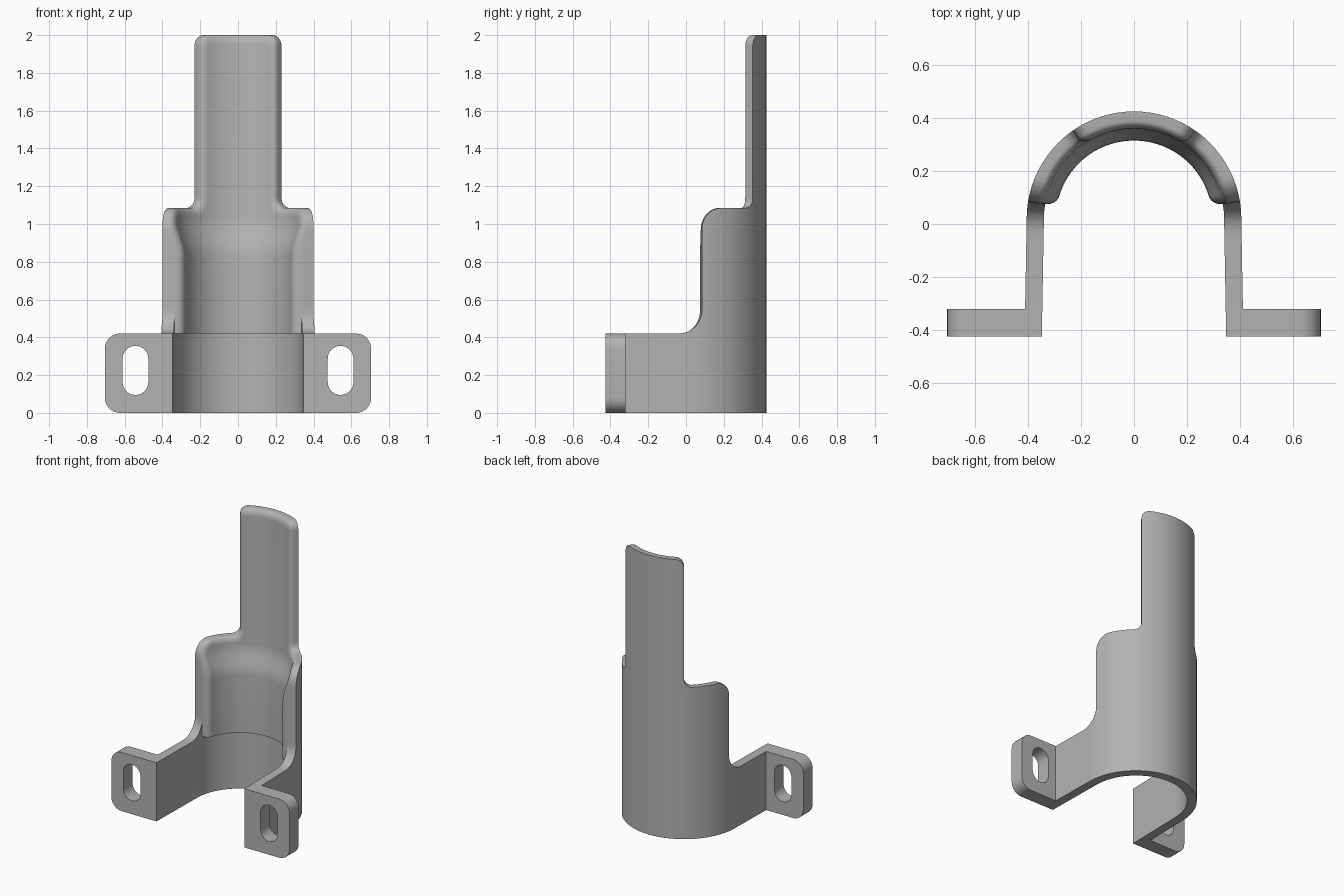
import bpy, bmesh, math
from mathutils import Vector

if "Cube" in bpy.data.objects:
    bpy.data.objects.remove(bpy.data.objects["Cube"])

R = 0.405                   # outer wall radius
CY = 0.02                   # y of the arc centre
QUARTER = R * math.pi / 2   # arc length of a quarter turn
WALL, LINER = 0.065, 0.11   # thin and thick wall
RIM = 0.42                  # height of the lower clamp
EDGE = 0.571                # arc length to the liner's front edge

grey = bpy.data.materials.new("plain grey")
grey.use_nodes = True
colour = (0.45, 0.45, 0.45, 1)
grey.diffuse_color = colour
grey.node_tree.nodes["Principled BSDF"].inputs["Base Color"].default_value = colour


def arc(cx, cz, r, start, end, n=8):
    angles = [math.radians(start + (end - start) * i / n) for i in range(n + 1)]
    return [(cx + r * math.cos(a), cz + r * math.sin(a)) for a in angles]


def mirrored(half):
    return half + [(-s, z) for s, z in reversed(half)]


def finish(bm, name):
    bmesh.ops.recalc_face_normals(bm, faces=bm.faces)
    mesh = bpy.data.meshes.new(name)
    bm.to_mesh(mesh)
    bm.free()
    mesh.materials.append(grey)
    obj = bpy.data.objects.new(name, mesh)
    bpy.context.collection.objects.link(obj)
    bpy.ops.object.select_all(action='DESELECT')
    obj.select_set(True)
    bpy.context.view_layer.objects.active = obj
    bpy.ops.object.shade_smooth_by_angle(angle=math.radians(30))
    return obj


def extrude(bm, faces, depth):
    new = bmesh.ops.extrude_face_region(bm, geom=faces)["geom"]
    verts = [g for g in new if isinstance(g, bmesh.types.BMVert)]
    bmesh.ops.translate(bm, verts=verts, vec=(0, depth, 0))


def cut(bm, point, normal):
    bmesh.ops.bisect_plane(bm, geom=bm.verts[:] + bm.edges[:] + bm.faces[:],
                           plane_co=point, plane_no=normal, dist=1e-5)


def bent_sheet(name, outline, depth, round_edge=0, thin=None, levels=()):
    """Flat plate (arc length, depth, z) wrapped around the upright axis."""
    bm = bmesh.new()
    face = bm.faces.new([bm.verts.new((s, 0, z)) for s, z in outline])
    extrude(bm, [face], depth)
    bmesh.ops.recalc_face_normals(bm, faces=bm.faces)
    if round_edge:
        rim = [e for e in bm.edges
               if all(v.co.y > depth - 1e-4 for v in e.verts)
               and any(v.co.z > RIM + 1e-4 for v in e.verts)]
        bmesh.ops.bevel(bm, geom=rim, offset=round_edge, offset_type='OFFSET',
                        segments=6, profile=0.5, affect='EDGES')
    # Columns for the curve, rows for the change of thickness
    steps = 20
    for i in range(-steps, steps + 1):
        cut(bm, (QUARTER * i / steps, 0, 0), (1, 0, 0))
    for z in levels:
        cut(bm, (0, 0, z), (0, 0, 1))
    for v in bm.verts:
        s, d, z = v.co
        if thin:
            t = min(max((z - levels[0]) / (levels[-1] - levels[0]), 0), 1)
            d *= 1 + (thin / depth - 1) * t * t * (3 - 2 * t)
        a = max(-1, min(1, s / QUARTER)) * math.pi / 2
        extra = max(0, abs(s) - QUARTER)
        v.co = Vector(((R - d) * math.sin(a) + math.copysign(0.018 * extra, s),
                       CY + (R - d) * math.cos(a) - extra, z))
    return finish(bm, name)


# Lower clamp: U-shaped wall with filleted gussets on the arms
arm_end = QUARTER + CY + 0.425
clamp = [(arm_end, 0), (arm_end, RIM)]
clamp += arc(EDGE + 0.125, RIM + 0.125, 0.125, 270, 180)
clamp += [(EDGE, RIM)]
bent_sheet("lower_clamp", mirrored(clamp), WALL)

# Thick shoulder rising into the tall narrow tongue
tongue = [(EDGE, RIM)]
tongue += arc(EDGE - 0.11, 0.975, 0.11, 0, 90)
tongue += arc(0.30, 1.14, 0.055, 270, 180)
tongue += arc(0.188, 1.943, 0.057, 0, 90)
bent_sheet("shoulder_and_tongue", mirrored(tongue), LINER, 0.05, WALL,
           [0.83 + 0.03 * i for i in range(8)])


# Mounting flanges with upright slots
def flange(name, side):
    inner, outer, r = 0.385, 0.705, 0.08
    plate = [(inner, 0)] + arc(outer - r, r, r, -90, 0)
    plate += arc(outer - r, RIM - r, r, 0, 90) + [(inner, RIM)]
    slot = arc(0.543, 0.287, 0.068, 0, 180, 16) + arc(0.543, 0.163, 0.068, 180, 360, 16)
    bm = bmesh.new()
    edges = []
    for loop in (plate, slot):
        verts = [bm.verts.new((side * x, -0.425, z)) for x, z in loop]
        edges += [bm.edges.new((verts[i - 1], verts[i])) for i in range(len(verts))]
    bmesh.ops.triangle_fill(bm, edges=edges, use_beauty=True, normal=(0, -1, 0))
    extrude(bm, bm.faces[:], 0.105)
    finish(bm, name)


flange("left_flange", 1)
flange("right_flange", -1)
